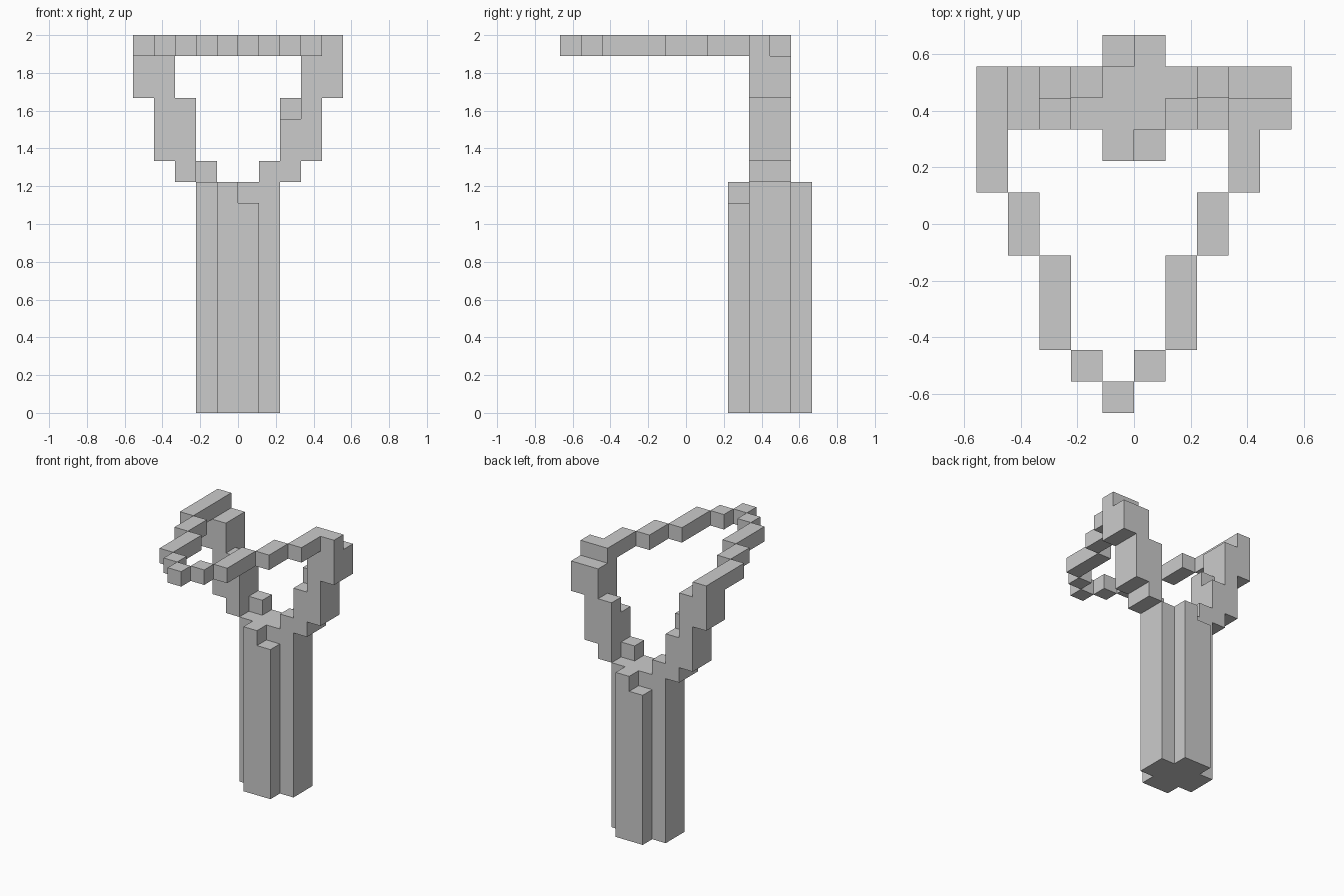
import bpy, bmesh
from mathutils import Vector

if "Cube" in bpy.data.objects:
    bpy.data.objects.remove(bpy.data.objects["Cube"])

U = 1 / 9  # edge of one cube


def block(x0, x1, y0, y1, z0, z1):
    return {(x, y, z) for x in range(x0, x1) for y in range(y0, y1) for z in range(z0, z1)}


def turned(cells):
    """Half turn about the handle axis (x = 0, y = 4)."""
    return {(-1 - x, 7 - y, z) for x, y, z in cells}


# Handle: plus-shaped post, one corner cube missing at front and back
handle = block(-2, 2, 3, 5, 0, 11) | block(-1, 1, 2, 6, 0, 11)
handle -= {(0, 2, 10), (-1, 5, 10)}

# Fork arms: stepped, each the half turn of the other
right_arm = (block(1, 2, 3, 4, 11, 12) | block(2, 3, 3, 5, 11, 15)
             | block(3, 4, 3, 5, 12, 17) | block(4, 5, 3, 5, 15, 17))
right_arm -= {(2, 3, 14)}
left_arm = turned(right_arm)

# Elastic band: flat stepped loop through the arm tips
band = block(3, 5, 3, 4, 17, 18)
for x, y0, y1 in [(-5, 1, 5), (-4, -1, 1), (-3, -4, -1), (-2, -5, -4), (-1, -6, -5),
                  (0, -5, -4), (1, -4, -1), (2, -1, 1), (3, 1, 4)]:
    band |= block(x, x + 1, y0, y1, 17, 18)

solid = handle | right_arm | left_arm | band


def build(name, cells):
    """Make a mesh from the outer cube faces, merging flat areas."""
    bm = bmesh.new()
    for c in cells:
        for axis in range(3):
            for s in (-1, 1):
                n = list(c)
                n[axis] += s
                if tuple(n) in solid:
                    continue
                d = Vector((0, 0, 0))
                d[axis] = s
                a, b = Vector((0, 0, 0)), Vector((0, 0, 0))
                a[(axis + 1) % 3] = 1
                b[(axis + 2) % 3] = s
                mid = Vector(c) + Vector((.5, .5, .5)) + d / 2
                bm.faces.new([bm.verts.new((mid + (a * i + b * j) / 2) * U)
                              for i, j in ((-1, -1), (1, -1), (1, 1), (-1, 1))])
    bmesh.ops.remove_doubles(bm, verts=bm.verts[:], dist=1e-4)
    bmesh.ops.dissolve_limit(bm, angle_limit=0.01, verts=bm.verts[:], edges=bm.edges[:])
    mesh = bpy.data.meshes.new(name)
    bm.to_mesh(mesh)
    bm.free()
    bpy.context.collection.objects.link(bpy.data.objects.new(name, mesh))


for name, cells in (("handle", handle), ("right_fork_arm", right_arm),
                    ("left_fork_arm", left_arm), ("elastic_band", band)):
    build(name, cells)
